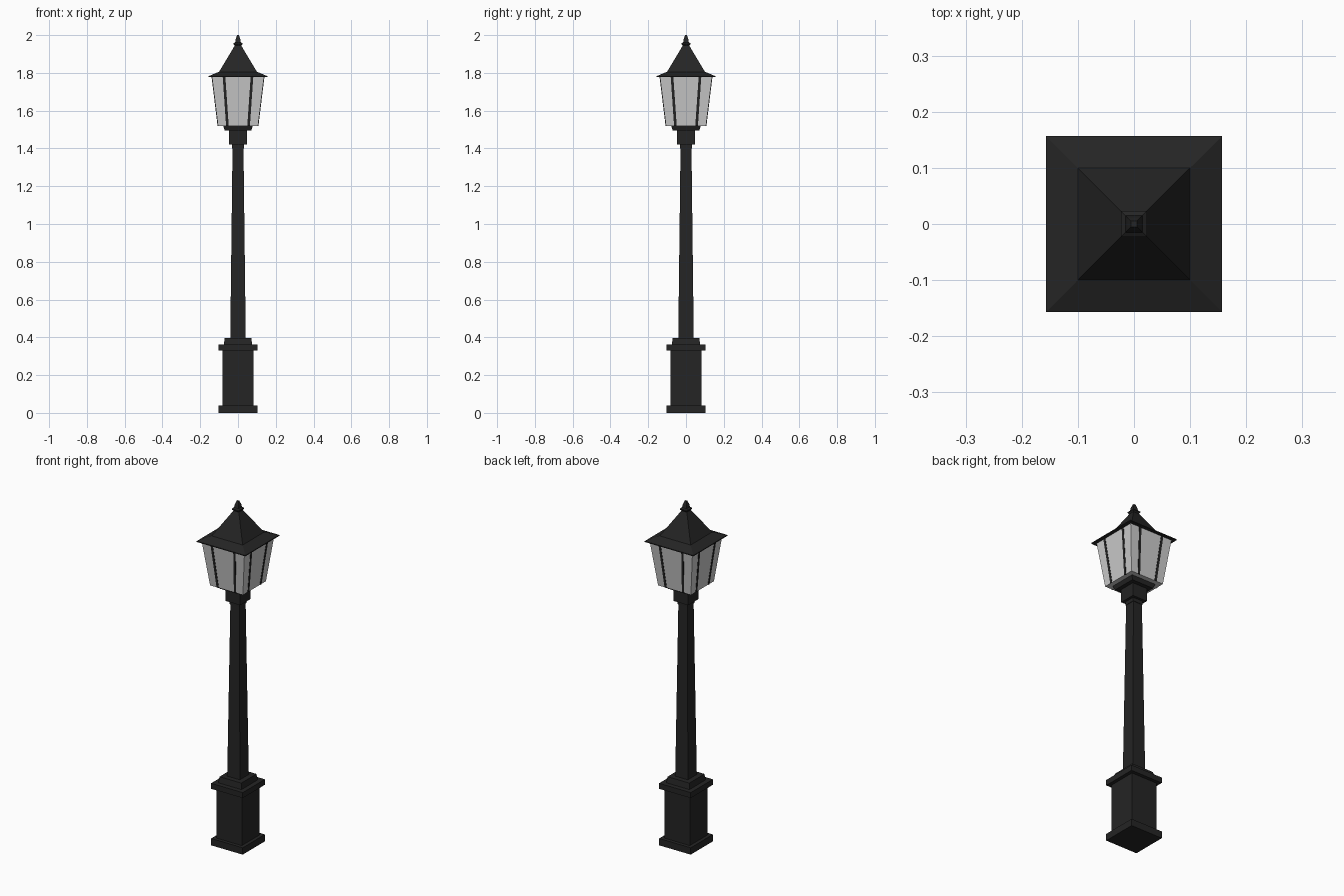
import bpy
import bmesh
from mathutils import Vector, Matrix

cube = bpy.data.objects.get("Cube")
if cube:
    bpy.data.objects.remove(cube)


def material(name, value):
    m = bpy.data.materials.new(name)
    m.use_nodes = True
    colour = (value, value, value, 1)
    m.diffuse_color = colour
    bsdf = next(n for n in m.node_tree.nodes if n.type == 'BSDF_PRINCIPLED')
    bsdf.inputs["Base Color"].default_value = colour
    bsdf.inputs["Roughness"].default_value = 0.6
    return m


black = material("black iron", 0.018)
glass = material("pale glass", 0.6)


def finish(name, bm, mat):
    bmesh.ops.recalc_face_normals(bm, faces=bm.faces)
    mesh = bpy.data.meshes.new(name)
    bm.to_mesh(mesh)
    bm.free()
    mesh.materials.append(mat)
    obj = bpy.data.objects.new(name, mesh)
    bpy.context.collection.objects.link(obj)
    return obj


def square_stack(name, profile, mat):
    """Square section swept up a profile of (half width, height) points."""
    bm = bmesh.new()
    corners = [(-1, -1), (1, -1), (1, 1), (-1, 1)]
    rings = [[bm.verts.new((x * h, y * h, z)) for x, y in corners] for h, z in profile]
    for low, high in zip(rings, rings[1:]):
        for i in range(4):
            j = (i + 1) % 4
            bm.faces.new((low[i], low[j], high[j], high[i]))
    bm.faces.new(rings[0])
    bm.faces.new(rings[-1])
    return finish(name, bm, mat)


# Pedestal and post
square_stack("pedestal_foot", [(0.102, 0), (0.102, 0.04)], black)
square_stack("pedestal_body", [(0.082, 0.04), (0.082, 0.33)], black)
square_stack("pedestal_cap", [(0.102, 0.33), (0.102, 0.362)], black)
square_stack("pedestal_step", [(0.075, 0.362), (0.07, 0.397)], black)
square_stack("post", [(0.041, 0.397), (0.029, 1.4)], black)

# Collar and tray under the lantern
square_stack("post_ring", [(0.032, 1.4), (0.032, 1.42)], black)
square_stack("collar", [(0.047, 1.42), (0.047, 1.495)], black)
square_stack("tray", [(0.07, 1.495), (0.078, 1.518)], black)

# Lantern glass
BOTTOM, TOP = 1.518, 1.78
square_stack("lantern_glass", [(0.106, BOTTOM), (0.138, TOP)], glass)

# Two slanted glazing bars on each side
bm = bmesh.new()
for turn in range(4):
    rot = Matrix.Rotation(turn * 1.5707963, 3, 'Z')
    for side in (-1, 1):
        ends = []
        for x, y, z in ((0.056, 0.106, BOTTOM), (0.074, 0.138, TOP)):
            ends.append([bm.verts.new(rot @ Vector((side * x + dx, -y + dy, z)))
                         for dx, dy in ((-0.007, -0.002), (0.007, -0.002),
                                        (0.007, 0.006), (-0.007, 0.006))])
        for i in range(4):
            j = (i + 1) % 4
            bm.faces.new((ends[0][i], ends[0][j], ends[1][j], ends[1][i]))
        for end in ends:
            bm.faces.new(end)
finish("glazing_bars", bm, black)

# Roof with flared eaves, and finial
square_stack("roof", [(0.157, 1.777), (0.157, 1.782), (0.1, 1.806), (0.017, 1.945)], black)
square_stack("finial", [(0.015, 1.94), (0.023, 1.951), (0.023, 1.957), (0.015, 1.962),
                        (0.012, 1.98), (0.005, 2.0)], black)
